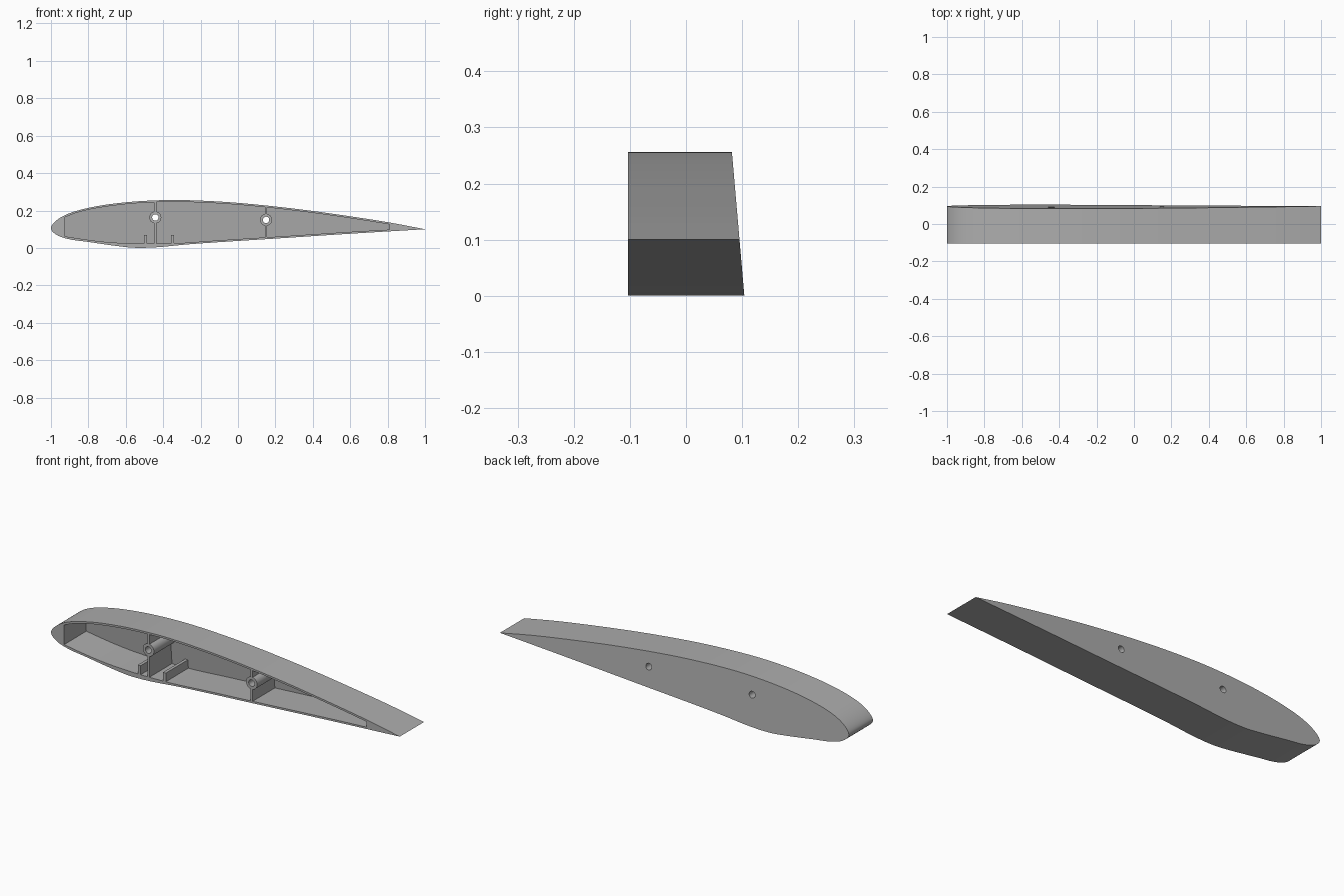
import bpy
import math
from mathutils import Vector

FRONT = -0.103
TILT = 0.0865      # lean of the end wall per unit of height
STEPS = 7          # smoothing steps between profile points

cube = bpy.data.objects.get("Cube")
if cube:
    bpy.data.objects.remove(cube, do_unlink=True)

grey = bpy.data.materials.new("plain grey")
grey.use_nodes = True
colour = (0.42, 0.42, 0.42, 1)
grey.diffuse_color = colour
grey.node_tree.nodes["Principled BSDF"].inputs["Base Color"].default_value = colour


def smooth_path(points):
    """Pass a smooth curve through (x, z) points."""
    p = [Vector(q) for q in points]
    p = [2 * p[0] - p[1]] + p + [2 * p[-1] - p[-2]]
    path = []
    for a, b, c, d in zip(p, p[1:], p[2:], p[3:]):
        for i in range(STEPS):
            t = i / STEPS
            path.append(0.5 * (2 * b + (c - a) * t + (2 * a - 5 * b + 4 * c - d) * t ** 2
                               + (3 * b - a - 3 * c + d) * t ** 3))
    return path + [p[-2]]


def prism(name, outline, front, back, tilt=0.0):
    """Extrude an (x, z) outline along y, with a leaning back face."""
    n = len(outline)
    verts = [(x, front, z) for x, z in outline]
    verts += [(x, back - tilt * z, z) for x, z in outline]
    faces = [tuple(range(n)), tuple(reversed(range(n, 2 * n)))]
    faces += [(i, i + n, (i + 1) % n + n, (i + 1) % n) for i in range(n)]
    mesh = bpy.data.meshes.new(name)
    mesh.from_pydata(verts, [], faces)
    mesh.materials.append(grey)
    obj = bpy.data.objects.new(name, mesh)
    bpy.context.collection.objects.link(obj)
    bpy.ops.object.select_all(action="DESELECT")
    bpy.context.view_layer.objects.active = obj
    obj.select_set(True)
    bpy.ops.object.mode_set(mode="EDIT")
    bpy.ops.mesh.select_all(action="SELECT")
    bpy.ops.mesh.normals_make_consistent(inside=False)
    bpy.ops.object.mode_set(mode="OBJECT")
    return obj


def circle(x, z, r, sides=32):
    return [(x + r * math.cos(math.tau * i / sides), z + r * math.sin(math.tau * i / sides))
            for i in range(sides)]


def box(x, width, low, high):
    h = width / 2
    return [(x - h, low), (x + h, low), (x + h, high), (x - h, high)]


def cut(target, tool):
    """Subtract the tool from the target and remove the tool."""
    tool.hide_render = True
    mod = target.modifiers.new("cut", "BOOLEAN")
    mod.operation = "DIFFERENCE"
    mod.solver = "EXACT"
    mod.object = tool
    bpy.context.view_layer.objects.active = target
    bpy.ops.object.modifier_apply(modifier=mod.name)
    bpy.data.objects.remove(tool, do_unlink=True)


# Outer wing section: over the top from tail to nose, then back underneath
outer = smooth_path([
    (1, 0.1), (0.81, 0.136), (0.6, 0.169), (0.35, 0.204), (0.1, 0.232), (-0.1, 0.248),
    (-0.3, 0.256), (-0.45, 0.254), (-0.6, 0.244), (-0.75, 0.224), (-0.88, 0.193),
    (-0.96, 0.155), (-1, 0.108), (-0.97, 0.07), (-0.9, 0.046), (-0.8, 0.032),
    (-0.66, 0.012), (-0.55, 0.001), (-0.43, 0.004), (-0.28, 0.018), (-0.1, 0.031),
    (0.2, 0.05), (0.6, 0.076), (1, 0.1)])[:-1]
wing = prism("wing_section", outer, FRONT, 0.104, TILT)

# Hollow, open at the front, with upright ends
inner_top = smooth_path([
    (0.81, 0.126), (0.6, 0.159), (0.35, 0.194), (0.1, 0.222), (-0.1, 0.238),
    (-0.3, 0.246), (-0.45, 0.244), (-0.6, 0.234), (-0.75, 0.214), (-0.85, 0.192),
    (-0.925, 0.164)])
inner_base = smooth_path([
    (-0.925, 0.062), (-0.8, 0.043), (-0.68, 0.03), (-0.55, 0.024), (-0.4, 0.024),
    (-0.28, 0.028), (-0.1, 0.041), (0.2, 0.06), (0.6, 0.086), (0.81, 0.098)])
hollow = prism("hollow", inner_top + inner_base, FRONT - 0.1, 0.084, TILT)

# Ribs, bosses and short posts are left standing in the hollow
bosses = [(-0.442, 0.163), (0.15, 0.15)]
for x, z in bosses:
    cut(hollow, prism("rib", box(x, 0.012, -0.1, 0.4), -0.4, 0.4))
    cut(hollow, prism("boss", circle(x, z, 0.032), -0.4, 0.4))
for x in (-0.494, -0.35):
    cut(hollow, prism("post", box(x, 0.016, -0.1, 0.07), -0.4, 0.4))
cut(wing, hollow)

# Bolt holes right through the bosses and the end wall
for x, z in bosses:
    cut(wing, prism("bolt_hole", circle(x, z, 0.017), -0.4, 0.4))

bpy.ops.object.select_all(action="DESELECT")
wing.select_set(True)
bpy.context.view_layer.objects.active = wing
bpy.ops.object.shade_smooth_by_angle(angle=math.radians(30))
